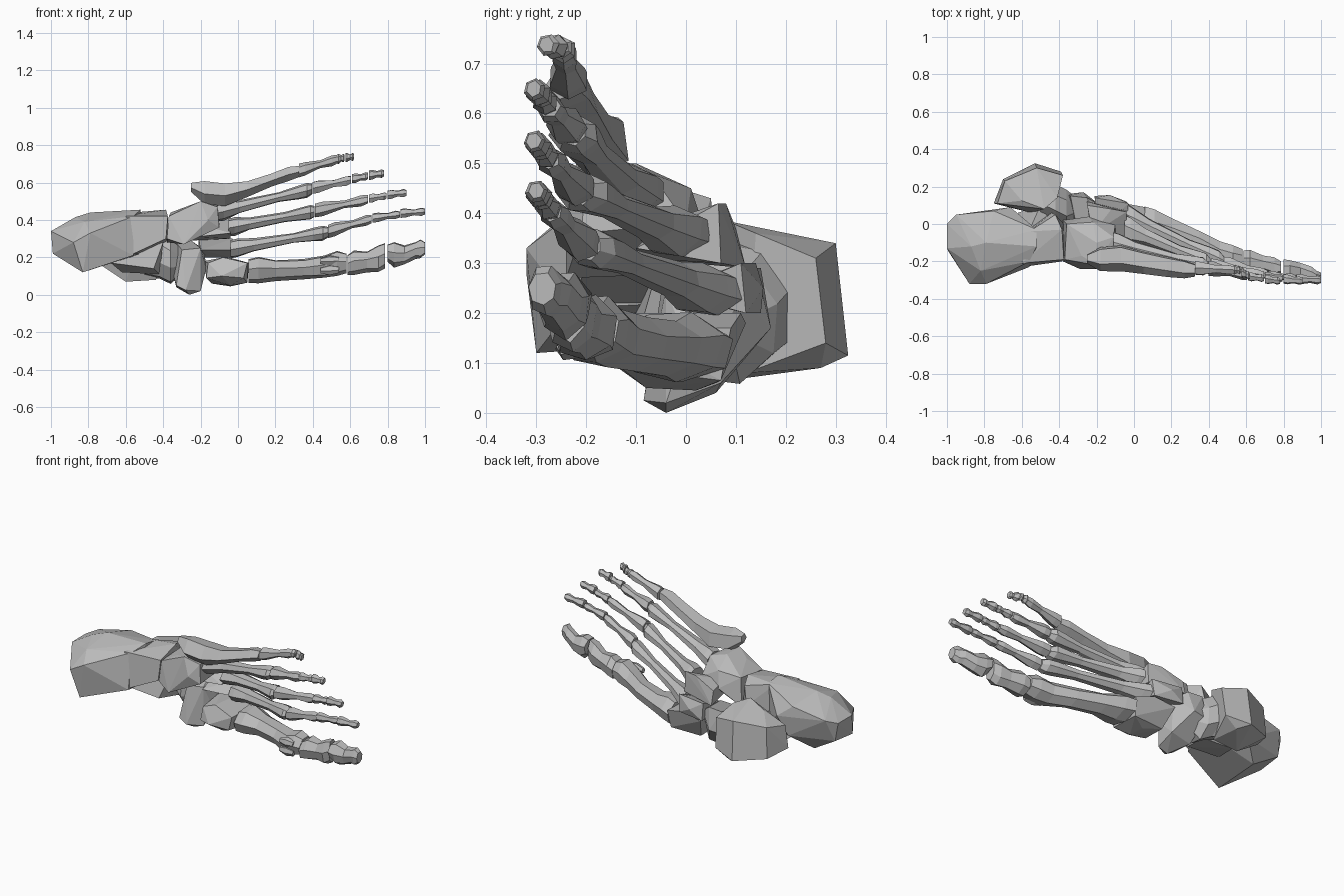
import bpy, bmesh, math, random
from mathutils import Vector

random.seed(4)
if "Cube" in bpy.data.objects:
    bpy.data.objects.remove(bpy.data.objects["Cube"])

bone = bpy.data.materials.new("bone grey")
bone.use_nodes = True
bone.diffuse_color = (0.5, 0.5, 0.5, 1)
bone.node_tree.nodes["Principled BSDF"].inputs["Base Color"].default_value = (0.5, 0.5, 0.5, 1)


def finish(name, bm):
    bmesh.ops.recalc_face_normals(bm, faces=bm.faces)
    mesh = bpy.data.meshes.new(name)
    bm.to_mesh(mesh)
    bm.free()
    mesh.materials.append(bone)
    bpy.context.collection.objects.link(bpy.data.objects.new(name, mesh))


def loft(name, sections, sides=7, turn=0.3, jitter=0.1):
    """Faceted bone from sections (x, y min, y max, z min, z max)."""
    bm = bmesh.new()
    rings = []
    for x, y0, y1, z0, z1 in sections:
        ring = []
        for i in range(sides):
            a = turn + math.tau * i / sides
            k = 1.06 + random.uniform(-jitter, jitter * 0.4)
            ring.append(bm.verts.new((x, (y0 + y1) / 2 + k * math.cos(a) * (y1 - y0) / 2,
                                      (z0 + z1) / 2 + k * math.sin(a) * (z1 - z0) / 2)))
        rings.append(ring)
    for r, s in zip(rings, rings[1:]):
        for i in range(sides):
            j = (i + 1) % sides
            bm.faces.new((r[i], r[j], s[j], s[i]))
    bm.faces.new(rings[0])
    bm.faces.new(rings[-1])
    finish(name, bm)


def hull(name, points):
    """Chunky bone as the convex hull of its corner points."""
    bm = bmesh.new()
    for p in points:
        bm.verts.new(p)
    res = bmesh.ops.convex_hull(bm, input=bm.verts)
    junk = {g for g in res["geom_interior"] + res["geom_unused"] if isinstance(g, bmesh.types.BMVert)}
    bmesh.ops.delete(bm, geom=list(junk), context='VERTS')
    bmesh.ops.dissolve_limit(bm, angle_limit=0.08, verts=bm.verts, edges=bm.edges)
    finish(name, bm)


def long_bone(name, a, b, profile, sides=6):
    """Bone from a to b; profile rows are (fraction, half depth y, half width z)."""
    a, b = Vector(a), Vector(b)
    rows = []
    for t, ry, rz in profile:
        c = a.lerp(b, t)
        rows.append((c.x, c.y - ry, c.y + ry, c.z - rz, c.z + rz))
    loft(name, rows, sides, random.uniform(0, 0.6))


# Heel bone: blunt back, narrower front, and the shelf that carries the ankle bone
hull("heel_back", [
    (-1.0, 0.0, 0.34), (-1.0, -0.13, 0.34), (-0.99, -0.15, 0.22), (-0.98, 0.0, 0.23),
    (-0.83, -0.30, 0.12), (-0.88, -0.32, 0.28), (-0.79, -0.32, 0.33), (-0.95, 0.05, 0.36),
    (-0.87, -0.12, 0.415), (-0.79, -0.10, 0.44), (-0.82, -0.25, 0.39), (-0.75, 0.07, 0.40),
    (-0.72, 0.07, 0.22), (-0.83, -0.02, 0.14), (-0.70, -0.26, 0.17), (-0.66, 0.09, 0.33),
    (-0.56, -0.23, 0.21), (-0.56, -0.20, 0.42), (-0.52, -0.03, 0.44), (-0.52, -0.03, 0.22),
    (-0.52, -0.12, 0.455)])
hull("heel_front", [
    (-0.60, -0.23, 0.20), (-0.60, -0.21, 0.42), (-0.56, -0.04, 0.44), (-0.56, -0.02, 0.2),
    (-0.385, -0.20, 0.30), (-0.375, -0.19, 0.42), (-0.42, 0.05, 0.43), (-0.385, -0.03, 0.455),
    (-0.375, 0.0, 0.29), (-0.44, 0.06, 0.32)])
hull("heel_shelf", [
    (-0.68, -0.12, 0.17), (-0.62, 0.06, 0.12), (-0.58, -0.08, 0.28), (-0.45, -0.1, 0.14),
    (-0.42, 0.06, 0.11), (-0.40, -0.06, 0.28), (-0.5, 0.1, 0.3)])

# Ankle bone: dome, neck and rounded head
hull("ankle_dome", [
    (-0.75, 0.11, 0.17), (-0.73, 0.11, 0.3), (-0.70, 0.24, 0.14), (-0.69, 0.23, 0.32),
    (-0.53, 0.325, 0.115), (-0.52, 0.30, 0.34), (-0.39, 0.28, 0.14), (-0.38, 0.26, 0.31),
    (-0.60, 0.12, 0.07), (-0.47, 0.27, 0.09), (-0.44, 0.12, 0.08), (-0.60, 0.125, 0.36),
    (-0.41, 0.14, 0.36), (-0.48, 0.08, 0.385), (-0.55, 0.06, 0.22)])
loft("ankle_head", [
    (-0.50, 0.04, 0.24, 0.10, 0.35), (-0.42, 0.0, 0.21, 0.08, 0.34),
    (-0.36, -0.03, 0.18, 0.06, 0.30), (-0.31, 0.02, 0.14, 0.1, 0.25)], 8)

# Boat-shaped bone in front of the ankle
hull("navicular_bone", [
    (-0.33, -0.08, 0.05), (-0.28, -0.085, 0.025), (-0.26, -0.04, 0.0), (-0.20, -0.04, 0.02),
    (-0.33, 0.06, 0.04), (-0.2, 0.07, 0.06), (-0.36, 0.16, 0.16), (-0.27, 0.17, 0.17),
    (-0.34, 0.15, 0.29), (-0.25, 0.14, 0.29), (-0.17, 0.0, 0.14), (-0.18, 0.1, 0.24),
    (-0.3, -0.05, 0.24), (-0.2, -0.04, 0.25)])

# Wedge bones and cube bone
hull("inner_wedge_bone", [
    (-0.17, -0.11, 0.09), (-0.16, -0.1, 0.17), (-0.14, 0.06, 0.06), (-0.18, 0.12, 0.18),
    (-0.09, -0.15, 0.10), (0.03, -0.13, 0.09), (0.05, -0.13, 0.17), (0.05, 0.07, 0.065),
    (0.06, 0.09, 0.17), (-0.05, 0.11, 0.2), (-0.04, 0.02, 0.045), (-0.04, -0.08, 0.05),
    (-0.08, -0.1, 0.2)])
hull("middle_wedge_bone", [
    (-0.21, 0.15, 0.2), (-0.21, 0.14, 0.3), (-0.04, 0.12, 0.2), (-0.03, 0.11, 0.3),
    (-0.2, -0.05, 0.24), (-0.04, -0.03, 0.24), (-0.13, 0.155, 0.25)])
hull("outer_wedge_bone", [
    (-0.25, 0.12, 0.29), (-0.25, 0.1, 0.37), (-0.04, 0.07, 0.30), (-0.04, 0.065, 0.42),
    (-0.22, -0.1, 0.31), (-0.04, -0.1, 0.33), (-0.12, 0.08, 0.42), (-0.22, -0.05, 0.38)])
hull("cube_bone", [
    (-0.38, -0.2, 0.30), (-0.37, -0.19, 0.42), (-0.38, 0.02, 0.28), (-0.36, 0.0, 0.44),
    (-0.29, -0.24, 0.27), (-0.28, -0.17, 0.47), (-0.2, -0.1, 0.50), (-0.22, 0.01, 0.45),
    (-0.10, -0.21, 0.36), (-0.11, -0.2, 0.47), (-0.1, 0.0, 0.38), (-0.11, -0.07, 0.48),
    (-0.16, -0.24, 0.40), (-0.24, 0.04, 0.36), (-0.2, -0.22, 0.5)])

# Great toe
loft("metatarsal_1", [
    (0.055, -0.12, 0.09, 0.065, 0.19), (0.11, -0.13, 0.075, 0.06, 0.205),
    (0.20, -0.12, 0.03, 0.075, 0.19), (0.35, -0.17, -0.035, 0.085, 0.19),
    (0.46, -0.24, -0.09, 0.09, 0.21), (0.53, -0.26, -0.11, 0.1, 0.235),
    (0.58, -0.25, -0.13, 0.12, 0.22)], 7)
for n, z in enumerate((0.135, 0.185), 1):
    long_bone(f"sesamoid_{n}", (0.44, -0.23, z - 0.005), (0.54, -0.245, z),
              [(0, 0.015, 0.015), (0.5, 0.025, 0.028), (1, 0.015, 0.018)])
loft("great_toe_near_bone", [
    (0.585, -0.27, -0.14, 0.105, 0.215), (0.62, -0.27, -0.14, 0.105, 0.24),
    (0.69, -0.26, -0.17, 0.125, 0.235), (0.75, -0.28, -0.18, 0.12, 0.265),
    (0.785, -0.27, -0.20, 0.145, 0.275)], 7)
loft("great_toe_tip_bone", [
    (0.80, -0.30, -0.19, 0.18, 0.27), (0.835, -0.30, -0.19, 0.15, 0.28),
    (0.89, -0.29, -0.21, 0.165, 0.265), (0.95, -0.31, -0.23, 0.195, 0.285),
    (0.975, -0.315, -0.25, 0.195, 0.295), (1.0, -0.315, -0.26, 0.215, 0.28)], 7)

# Small toes: base and head of the long bone, then ends of the three toe bones
small_toes = {
    2: [(-0.04, 0.04, 0.245), (0.48, -0.2, 0.335), (0.482, -0.21, 0.34), (0.715, -0.27, 0.405),
        (0.72, -0.275, 0.41), (0.865, -0.29, 0.43), (0.87, -0.295, 0.435), (1.0, -0.30, 0.445)],
    3: [(-0.05, -0.02, 0.36), (0.41, -0.215, 0.445), (0.412, -0.22, 0.45), (0.695, -0.275, 0.51),
        (0.70, -0.28, 0.515), (0.795, -0.29, 0.53), (0.80, -0.295, 0.535), (0.90, -0.305, 0.545)],
    4: [(-0.11, -0.11, 0.44), (0.395, -0.23, 0.565), (0.397, -0.235, 0.57), (0.605, -0.275, 0.615),
        (0.61, -0.28, 0.62), (0.695, -0.29, 0.635), (0.70, -0.295, 0.64), (0.78, -0.305, 0.65)]}
shaft = [(0, 0.075, 0.048), (0.07, 0.07, 0.05), (0.24, 0.045, 0.034), (0.65, 0.032, 0.026),
         (0.86, 0.045, 0.036), (0.95, 0.05, 0.04), (1, 0.03, 0.028)]
near = [(0, 0.038, 0.034), (0.15, 0.04, 0.036), (0.55, 0.022, 0.02), (0.87, 0.028, 0.028), (1, 0.022, 0.022)]
short = [(0, 0.024, 0.024), (0.2, 0.026, 0.026), (0.55, 0.016, 0.016), (0.85, 0.022, 0.022), (1, 0.015, 0.016)]

# Outermost long bone with its flared base
loft("metatarsal_5", [
    (-0.25, -0.21, -0.16, 0.55, 0.60), (-0.18, -0.25, -0.12, 0.485, 0.61),
    (-0.07, -0.25, -0.11, 0.475, 0.60), (0.05, -0.265, -0.14, 0.525, 0.61),
    (0.18, -0.28, -0.17, 0.58, 0.65), (0.27, -0.29, -0.19, 0.61, 0.685),
    (0.325, -0.28, -0.21, 0.63, 0.69)], 5, 0.75, 0.05)
small_toes[5] = [None, None, (0.327, -0.235, 0.665), (0.53, -0.245, 0.725),
                 (0.53, -0.245, 0.725), (0.57, -0.25, 0.733), (0.575, -0.26, 0.733), (0.62, -0.28, 0.738)]

for n, pts in small_toes.items():
    if pts[0]:
        long_bone(f"metatarsal_{n}", pts[0], pts[1], shaft, 7)
    for k, (part, prof) in enumerate((("near", near), ("middle", short), ("tip", short)), 1):
        long_bone(f"toe_{n}_{part}_bone", pts[2 * k], pts[2 * k + 1], prof)
